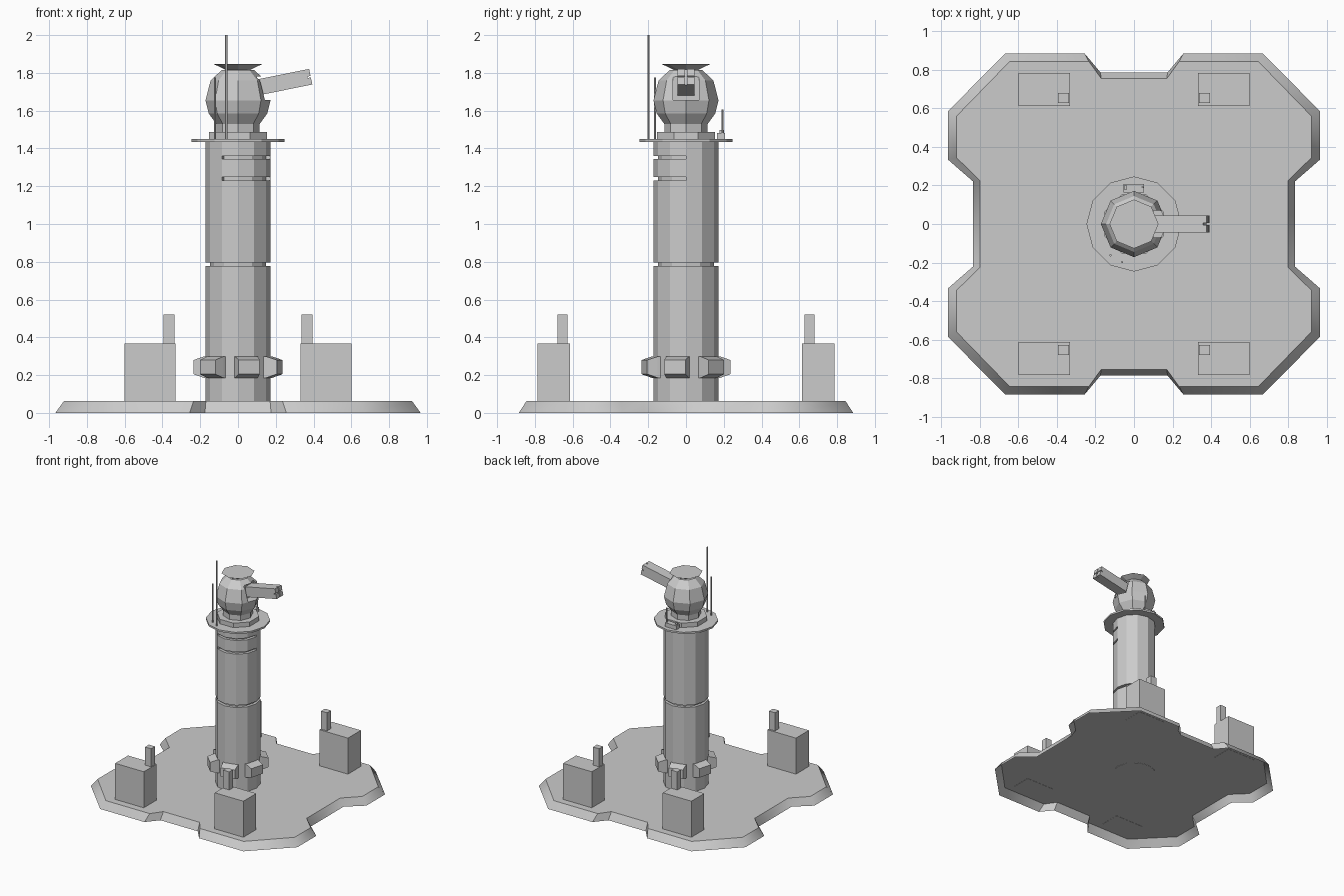
import bpy, bmesh, math
from mathutils import Matrix, Vector

if "Cube" in bpy.data.objects:
    bpy.data.objects.remove(bpy.data.objects["Cube"])


def finish(bm, name):
    bmesh.ops.recalc_face_normals(bm, faces=bm.faces)
    me = bpy.data.meshes.new(name)
    bm.to_mesh(me)
    bm.free()
    ob = bpy.data.objects.new(name, me)
    bpy.context.collection.objects.link(ob)
    return ob


def loft(name, rings, floor=True):
    """Skin a stack of equal-length point rings and cap the ends."""
    bm = bmesh.new()
    vs = [[bm.verts.new(p) for p in r] for r in rings]
    n = len(vs[0])
    for a, b in zip(vs, vs[1:]):
        for i in range(n):
            j = (i + 1) % n
            bm.faces.new((a[i], a[j], b[j], b[i]))
    if floor:
        bm.faces.new(vs[0][::-1])
    bm.faces.new(vs[-1])
    return finish(bm, name)


def polar(r, deg):
    return r * math.cos(math.radians(deg)), r * math.sin(math.radians(deg))


def lathe(name, profile, sides, turn=0, at=(0, 0)):
    rings = []
    for r, z in profile:
        ring = [polar(r, turn + 360 * i / sides) for i in range(sides)]
        rings.append([(at[0] + x, at[1] + y, z) for x, y in ring])
    return loft(name, rings)


def box(name, x, y, z, matrix=Matrix()):
    return loft(name, [[matrix @ Vector((a, b, c)) for a, b in
                        ((x[0], y[0]), (x[1], y[0]), (x[1], y[1]), (x[0], y[1]))] for c in z])


def cut(ob, cutter):
    m = ob.modifiers.new("cut", 'BOOLEAN')
    m.operation = 'DIFFERENCE'
    m.solver = 'EXACT'
    m.object = cutter
    bpy.context.view_layer.objects.active = ob
    bpy.ops.object.modifier_apply(modifier=m.name)
    bpy.data.objects.remove(cutter)


# Ground slab, open underneath: a quarter outline mirrored to all four quadrants
def slab_ring(q, z):
    pts = q + [(-x, y) for x, y in q[::-1]] + [(-x, -y) for x, y in q] + [(x, -y) for x, y in q[::-1]]
    return [(x, y, z) for x, y in pts]


bottom = [(.835, .22), (.967, .335), (.967, .585), (.67, .885), (.256, .885), (.175, .788)]
top = [(.80, .225), (.922, .345), (.922, .56), (.645, .845), (.235, .845), (.17, .755)]
slab = loft("base_slab", [slab_ring(bottom, 0), slab_ring(top, .062)], floor=False)
slab.select_set(True)
bpy.context.view_layer.objects.active = slab
bpy.ops.object.shade_smooth_by_angle(angle=math.radians(48))
slab.select_set(False)

# Corner blocks with stub chimneys, sitting in the slab top
SEAT = .0605
for sx in (1, -1):
    for sy in (1, -1):
        box("corner_block", (sx * .332, sx * .60), (sy * .613, sy * .785), (SEAT, .367))
        box("corner_stub", (sx * .337, sx * .394), (sy * .628, sy * .68), (.367, .52))

# Tower shaft with a waist groove and two observation slits
shaft = lathe("tower_shaft", [(.172, SEAT), (.172, .778), (.148, .778), (.148, .797),
                              (.172, .797), (.172, 1.437)], 12)
for z in ((1.23, 1.248), (1.345, 1.36)):
    arc = range(240, 361, 30)
    outline = [polar(.148, a) for a in arc] + [polar(.25, a) for a in reversed(arc)]
    cut(shaft, loft("slit_cutter", [[(x, y, h) for x, y in outline] for h in z]))

# Six tapered pods around the foot of the tower
for k in range(6):
    spin = Matrix.Rotation(math.radians(45 + 60 * k), 4, 'Z')
    rings = [[spin @ Vector((r, y, z)) for y, z in ((-w, z0), (w, z0), (w, z1), (-w, z1))]
             for r, w, z0, z1 in ((.15, .062, .186, .298), (.172, .062, .186, .298),
                                  (.228, .058, .205, .28))]
    loft("tower_pod", rings)

# Platform, turret ring and faceted dome with a gun port
lathe("platform", [(.247, 1.435), (.247, 1.45)], 12)
lathe("turret_ring", [(.165, 1.45), (.165, 1.488)], 8, 22.5)
dome = lathe("turret_dome", [(.115, 1.488), (.115, 1.53), (.155, 1.585), (.172, 1.655),
                             (.145, 1.76), (.085, 1.816)], 8)
cut(dome, box("port_cutter", (.10, .3), (-.07, .07), (1.656, 1.782)))
lathe("dome_dish", [(.06, 1.814), (.127, 1.846)], 8)

# Raised gun with a cross-slotted muzzle
aim = Matrix.Translation((.385, 0, 1.78)) @ Matrix.Rotation(math.radians(-11.5), 4, 'Y')
gun = box("gun", (-.34, 0), (-.044, .044), (-.042, .042), aim)
cut(gun, box("slot_cutter", (-.018, .05), (-.1, .1), (-.004, .004), aim))
cut(gun, box("slot_cutter", (-.018, .05), (-.004, .004), (-.1, .1), aim))

# Antennas and the equipment box on the platform
for x, y, z0, z1 in ((-.062, -.198, 1.45, 2.0), (-.122, -.163, 1.45, 1.775),
                     (.045, .193, 1.483, 1.605)):
    lathe("antenna", [(.006, z0), (.006, z1)], 6, at=(x, y))
box("equipment_box", (-.055, .052), (.163, .207), (1.45, 1.483))
box("equipment_knob", (-.052, -.036), (.178, .2), (1.483, 1.497))
